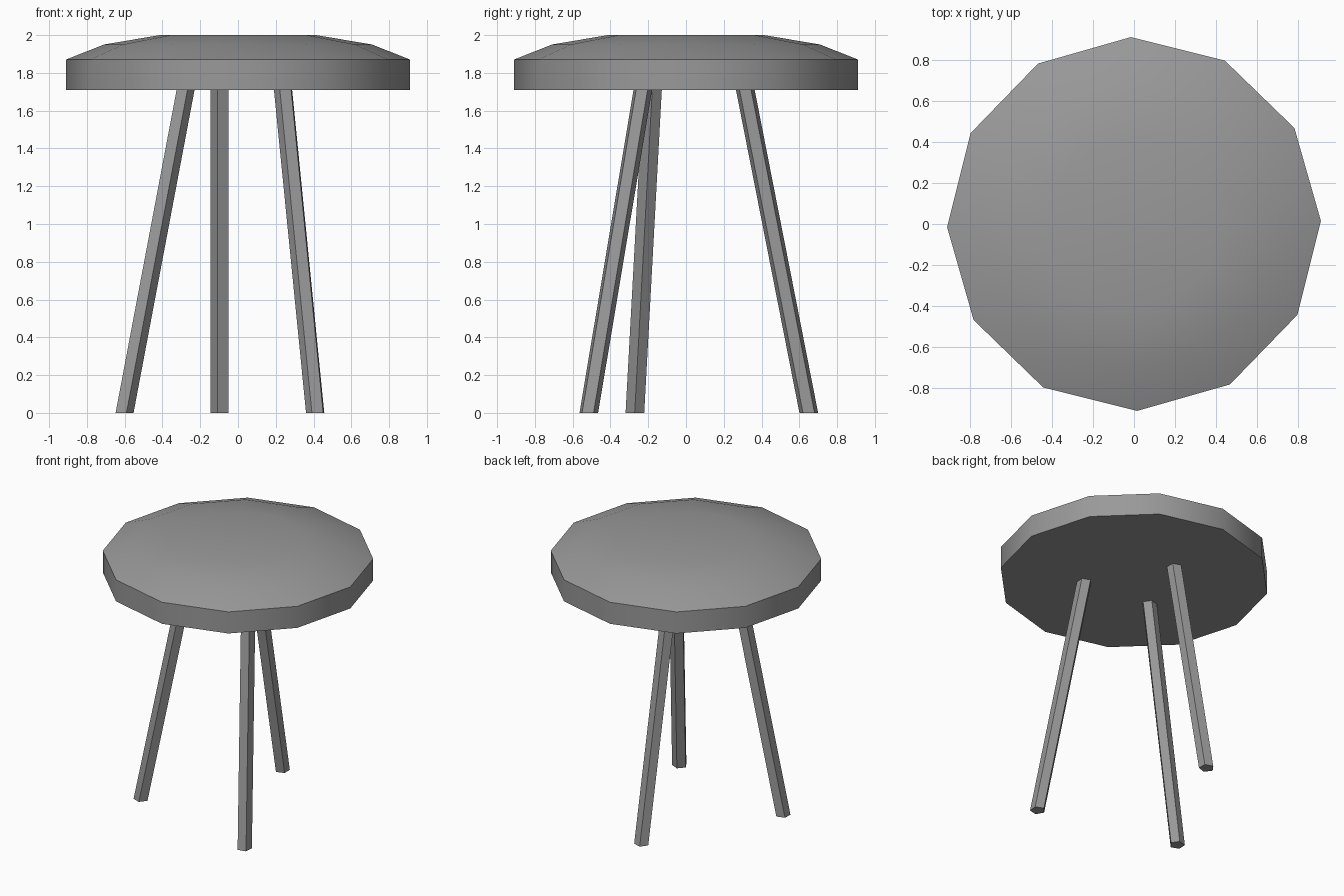
import bpy, bmesh
from math import atan2, cos, pi, radians, sin
from mathutils import Vector

cube = bpy.data.objects.get("Cube")
if cube:
    bpy.data.objects.remove(cube, do_unlink=True)

SEAT_BASE = 1.71

grey = bpy.data.materials.new("plain_grey")
grey.use_nodes = True
grey.diffuse_color = (0.32, 0.32, 0.32, 1)
grey.node_tree.nodes["Principled BSDF"].inputs["Base Color"].default_value = grey.diffuse_color


def stack(name, sides, turn, rings):
    """Closed solid through horizontal polygon rings of (centre, radius)."""
    bm = bmesh.new()
    loops = []
    for centre, radius in rings:
        angles = [turn + 2 * pi * i / sides for i in range(sides)]
        loops.append([bm.verts.new(centre + Vector((cos(a), sin(a), 0)) * radius)
                      for a in angles])
    for low, high in zip(loops, loops[1:]):
        for i in range(sides):
            j = (i + 1) % sides
            bm.faces.new((low[i], low[j], high[j], high[i]))
    bm.faces.new(loops[0][::-1])
    bm.faces.new(loops[-1])
    mesh = bpy.data.meshes.new(name)
    bm.to_mesh(mesh)
    bm.free()
    mesh.materials.append(grey)
    obj = bpy.data.objects.new(name, mesh)
    bpy.context.collection.objects.link(obj)
    bpy.ops.object.select_all(action='DESELECT')
    obj.select_set(True)
    bpy.context.view_layer.objects.active = obj
    bpy.ops.object.shade_smooth_by_angle(angle=radians(35))
    return obj


# Twelve-sided seat with a stepped, domed top
profile = [(0.912, SEAT_BASE), (0.912, 1.87), (0.71, 1.95), (0.415, 2.0)]
stack("seat", 12, radians(0.9), [(Vector((0, 0, z)), r) for r, z in profile])

# Three splayed five-sided legs: foot and top centres
legs = {
    "right_leg": ((-0.605, -0.27), (-0.282, -0.177)),
    "left_leg": ((0.412, -0.516), (0.242, -0.23)),
    "back_leg": ((-0.093, 0.65), (-0.093, 0.314)),
}
for name, (foot, top) in legs.items():
    lean = atan2(foot[1] - top[1], foot[0] - top[0])
    ends = [(Vector((*foot, 0)), 0.052), (Vector((*top, SEAT_BASE)), 0.052)]
    stack(name, 5, lean + pi / 2, ends)
